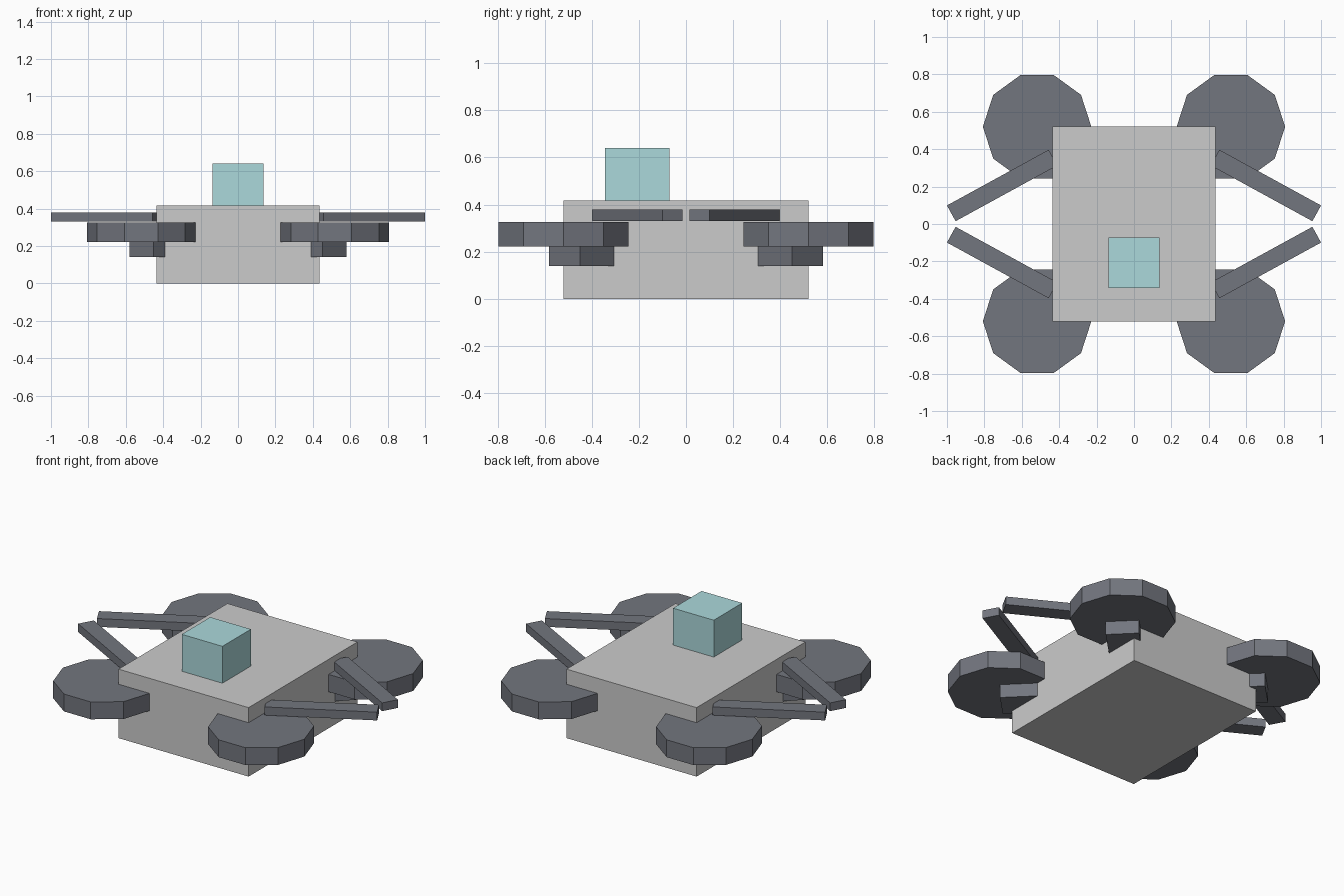
import bpy
from math import radians

if "Cube" in bpy.data.objects:
    bpy.data.objects.remove(bpy.data.objects["Cube"])

def material(name, rgb):
    m = bpy.data.materials.new(name)
    m.diffuse_color = (*rgb, 1)
    m.use_nodes = True
    m.node_tree.nodes["Principled BSDF"].inputs["Base Color"].default_value = m.diffuse_color
    return m

dark = material("dark_grey_blue", (0.17, 0.18, 0.21))
cyan = material("pale_cyan", (0.41, 0.69, 0.71))

def finish(name, mat):
    ob = bpy.context.object
    ob.name = name
    if mat:
        ob.data.materials.append(mat)
    return ob

def box(name, centre, size, z0, z1, angle=0, mat=None):
    bpy.ops.mesh.primitive_cube_add(size=1, location=(*centre, (z0 + z1) / 2))
    ob = finish(name, mat)
    ob.scale = (*size, z1 - z0)
    ob.rotation_euler.z = radians(angle)
    return ob

# main hull and cockpit block
box("body", (0, 0), (0.87, 1.04), 0, 0.417)
box("cockpit", (0, -0.207), (0.272, 0.272), 0.37, 0.64, mat=cyan)

for sy, end in ((-1, "front"), (1, "back")):
    for sx, side in ((-1, "left"), (1, "right")):
        tag = f"{end}_{side}"
        # ten-sided rotor pod
        bpy.ops.mesh.primitive_cylinder_add(
            vertices=10, radius=0.29, depth=0.105,
            location=(sx * 0.518, sy * 0.52, 0.2735),
            rotation=(0, 0, radians(90)))
        pod = finish(f"{tag}_pod", dark)
        # vertex pointing along x
        pod.rotation_euler.z = radians(18)
        # the primitive starts its ring on y, so 18 degrees puts a corner on x

        # diagonal strut running from the hull to the pod centre
        box(f"{tag}_strut", (sx * 0.38, sy * 0.38), (0.384, 0.184),
            0.14, 0.24, angle=45 * sx * sy, mat=dark)

        # slim side bar angled outward towards the middle
        box(f"{tag}_side_bar", (sx * 0.705, sy * 0.206), (0.62, 0.096),
            0.33, 0.38, angle=-28.7 * sx * sy, mat=dark)
